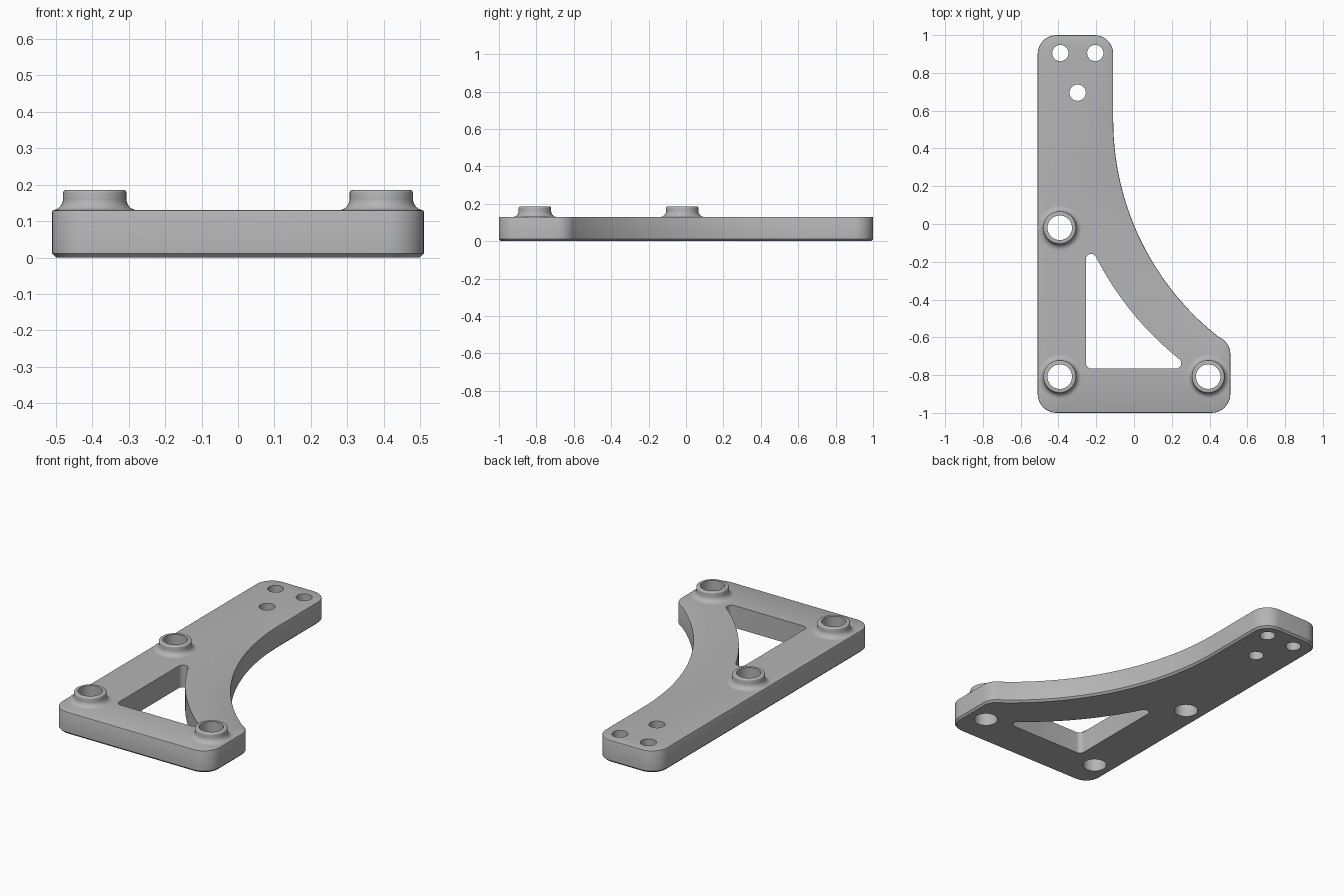
import bpy, bmesh, math
from mathutils import Vector

if "Cube" in bpy.data.objects:
    bpy.data.objects.remove(bpy.data.objects["Cube"])

H, TOP = 0.13, 0.185          # plate thickness, boss height
grey = bpy.data.materials.new("plain_grey")
grey.diffuse_color = (0.46, 0.46, 0.46, 1)
grey.use_nodes = True
grey.node_tree.nodes["Principled BSDF"].inputs["Base Color"].default_value = grey.diffuse_color


def arc(cx, cy, r, a0, a1, n):
    """Points on an arc, angles in degrees."""
    return [Vector((cx + r * math.cos(math.radians(a0 + (a1 - a0) * i / n)),
                    cy + r * math.sin(math.radians(a0 + (a1 - a0) * i / n))))
            for i in range(n + 1)]


def circle(c, r, n=32):
    return arc(c[0], c[1], r, 0, 360, n)[:-1]


def inset(pts, d):
    """Shrink a counter-clockwise outline by d."""
    out = []
    for i, p in enumerate(pts):
        a = (p - pts[i - 1]).normalized()
        b = (pts[(i + 1) % len(pts)] - p).normalized()
        na, nb = Vector((-a.y, a.x)), Vector((-b.y, b.x))
        out.append(p + (na + nb) * d / (1 + na.dot(nb)))
    return out


def ring(bm, pts, z):
    return [bm.verts.new((p.x, p.y, z)) for p in pts]


def bridge(bm, a, b):
    for i in range(len(a)):
        j = (i + 1) % len(a)
        bm.faces.new((a[i], a[j], b[j], b[i]))


def finish(bm, name):
    bmesh.ops.recalc_face_normals(bm, faces=bm.faces[:])
    me = bpy.data.meshes.new(name)
    bm.to_mesh(me)
    bm.free()
    ob = bpy.data.objects.new(name, me)
    me.materials.append(grey)
    bpy.context.collection.objects.link(ob)
    bpy.ops.object.select_all(action='DESELECT')
    ob.select_set(True)
    bpy.context.view_layer.objects.active = ob
    bpy.ops.object.shade_smooth_by_angle(angle=math.radians(32))


# Outer outline, counter-clockwise, with the big concave sweep on the right
R, C = 1.46, Vector((1.35, 0.55))
tip = Vector((0.41, -0.69))
sweep = math.degrees(math.atan2(tip.y - C.y, tip.x - C.x)) % 360
r = 0.1
outline = (arc(-0.51 + r, -1 + r, r, 180, 270, 10)
           + arc(0.51 - r, -1 + r, r, 270, 360, 10)
           + arc(tip.x, tip.y, r, 0, sweep - 180, 8)
           + arc(C.x, C.y, R, sweep, 180, 40)[1:]
           + arc(-0.11 - r, 1 - r, r, 0, 90, 10)
           + arc(-0.51 + r, 1 - r, r, 90, 180, 10))

# Triangular window with rounded corners and a curved long side
f = 0.028
A, B = Vector((-0.227, -0.186)), Vector((0.222, -0.737))
RW = 1.70
d = B - A
mid = (A + B) / 2
CW = mid + Vector((-d.y, d.x)).normalized() * math.sqrt(RW ** 2 - (d.length / 2) ** 2)
angA, angB = [math.degrees(math.atan2(p.y - CW.y, p.x - CW.x)) % 360 for p in (A, B)]
window = (arc(-0.227, -0.737, f, 180, 270, 6)
          + arc(B.x, B.y, f, -90, angB - 180, 8)
          + arc(CW.x, CW.y, RW - f, angB, angA, 24)[1:-1]
          + arc(A.x, A.y, f, angA - 180, 180, 8))

bosses = [(-0.393, -0.02), (-0.393, -0.808), (0.393, -0.808)]
small_holes = [(-0.39, 0.905), (-0.205, 0.905), (-0.298, 0.695)]
holes = ([window] + [circle(c, 0.065, 40) for c in bosses]
         + [circle(c, 0.043) for c in small_holes])

# Plate: chamfered rim, hole walls, then filled caps
bm = bmesh.new()
rims = [ring(bm, inset(outline, i), z)
        for i, z in ((0.011, 0), (0, 0.011), (0, H - 0.005), (0.0015, H - 0.0015), (0.005, H))]
for a, b in zip(rims, rims[1:]):
    bridge(bm, a, b)
caps = [[rims[0]], [rims[-1]]]
for pts in holes:
    lo, hi = ring(bm, pts, 0), ring(bm, pts, H)
    bridge(bm, lo, hi)
    caps[0].append(lo)
    caps[1].append(hi)
for loops in caps:
    edges = [bm.edges.get((l[i - 1], l[i])) for l in loops for i in range(len(l))]
    bmesh.ops.triangle_fill(bm, use_beauty=True, use_dissolve=False, edges=edges)
finish(bm, "bracket_plate")

# Bosses: turned collars with a filleted foot and rounded lip
fr, e = 0.03, 0.008
profile = ([(0.087 + fr + fr * math.cos(t), H + fr + fr * math.sin(t))
            for t in [math.radians(270 - 15 * i) for i in range(7)]]
           + [(0.087 - e + e * math.cos(t), TOP - e + e * math.sin(t))
              for t in [math.radians(22.5 * i) for i in range(5)]]
           + [(0.065, TOP), (0.065, H)])
for n, c in enumerate(bosses):
    bm = bmesh.new()
    rows = [ring(bm, circle(c, pr, 40), z) for pr, z in profile]
    for a, b in zip(rows, rows[1:]):
        bridge(bm, a, b)
    # close underneath so the collar is a solid ring
    bridge(bm, rows[-1], rows[0])
    finish(bm, "boss_%d" % (n + 1))
